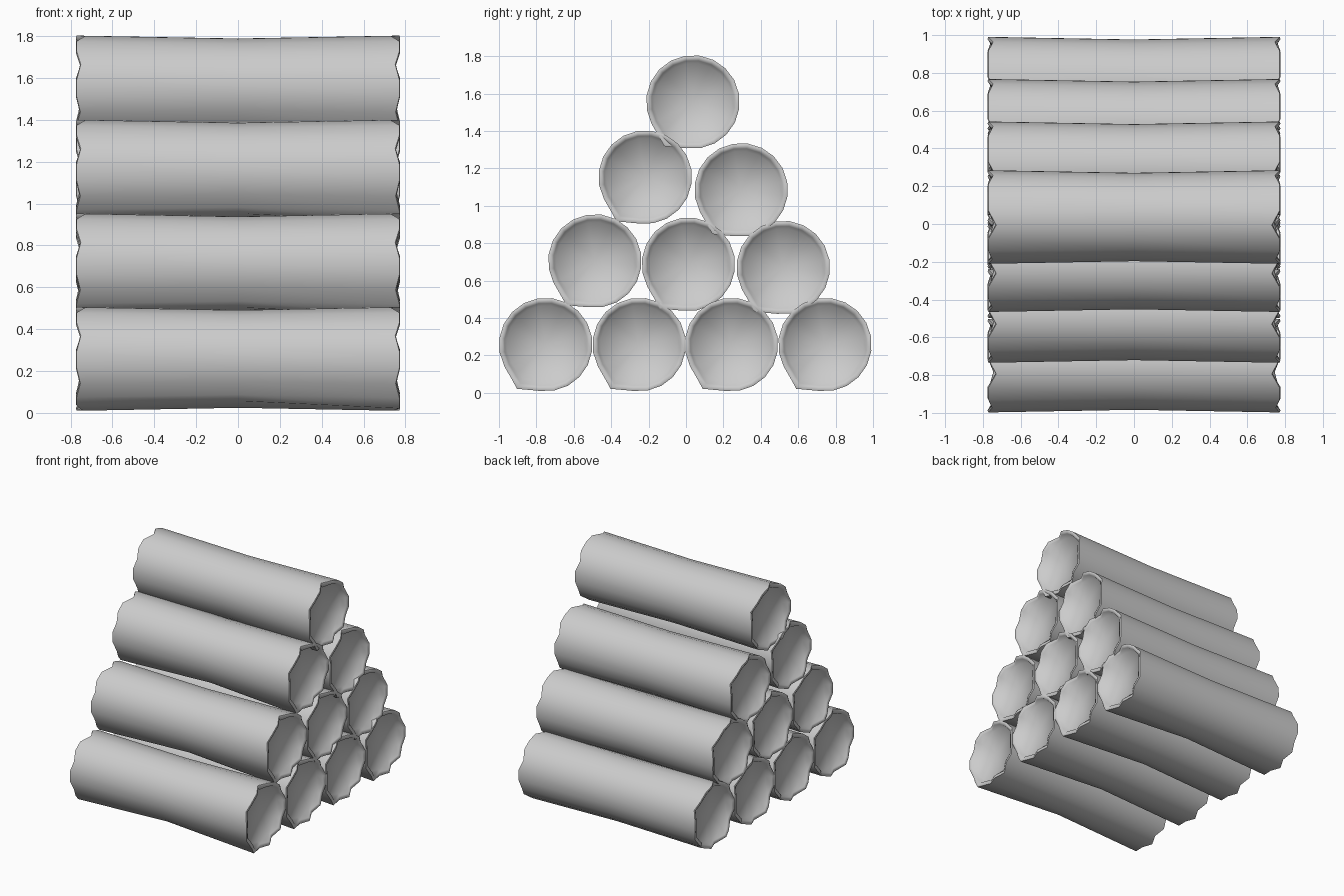
import bpy, bmesh, math

if "Cube" in bpy.data.objects:
    bpy.data.objects.remove(bpy.data.objects["Cube"])

SIDES = 20
HALF = 0.775
# chips in the bark rim: side index -> depth
CHIPS = {1: 0.025, 5: 0.042, 8: 0.02, 11: 0.018, 14: 0.03, 16: 0.035, 18: 0.015}
# split bark lip: side index -> extra radius
LIP = {12: 0.01, 13: 0.032}


def ring(bm, r, x, chip=0.0, lip=0.0):
    verts = []
    for i in range(SIDES):
        a = math.radians(237 if i == 13 else 10 + 18 * i)
        rad = r + LIP.get(i, 0) * lip
        dx = CHIPS.get(i, 0) * chip
        xx = x - math.copysign(dx, x) if x else 0
        verts.append(bm.verts.new((xx, rad * math.cos(a), rad * math.sin(a))))
    return verts


def bridge(bm, a, b):
    for i in range(SIDES):
        j = (i + 1) % SIDES
        bm.faces.new((a[i], a[j], b[j], b[i]))


def log_mesh():
    bm = bmesh.new()
    # recessed cap, rim, waisted bark, rim, recessed cap
    spec = [(0.207, -0.722, 0, 0.3), (0.222, -0.765, 0.9, 0.6), (0.24, -HALF, 1, 0.5),
            (0.25, -HALF + 0.004, 1, 0.5), (0.236, 0, 0, 0.1),
            (0.25, HALF - 0.004, 1, 1), (0.24, HALF, 1, 1),
            (0.222, 0.765, 0.9, 0.8), (0.207, 0.722, 0, 0.4)]
    rings = [ring(bm, *s) for s in spec]
    for a, b in zip(rings, rings[1:]):
        bridge(bm, a, b)
    for r, x in ((rings[0], -0.715), (rings[-1], 0.715)):
        c = bm.verts.new((x, 0, 0))
        for i in range(SIDES):
            bm.faces.new((r[i], r[(i + 1) % SIDES], c))
    bmesh.ops.recalc_face_normals(bm, faces=bm.faces)
    for f in bm.faces:
        f.smooth = True
    # crisp edge where bark meets the rim
    for r in (rings[3], rings[5]):
        for i in range(SIDES):
            bm.edges.get((r[i], r[(i + 1) % SIDES])).smooth = False
    me = bpy.data.meshes.new("log")
    bm.to_mesh(me)
    bm.free()
    return me


# stacked pyramid of logs (y, z)
STACK = [(-0.75, 0.258), (-0.25, 0.258), (0.243, 0.258), (0.743, 0.258),
         (-0.487, 0.705), (0.013, 0.687), (0.52, 0.67),
         (-0.218, 1.153), (0.295, 1.085), (0.037, 1.555)]
mesh = log_mesh()
for n, (y, z) in enumerate(STACK, 1):
    ob = bpy.data.objects.new(f"log_{n}", mesh)
    ob.location = (0, y, z)
    bpy.context.collection.objects.link(ob)
